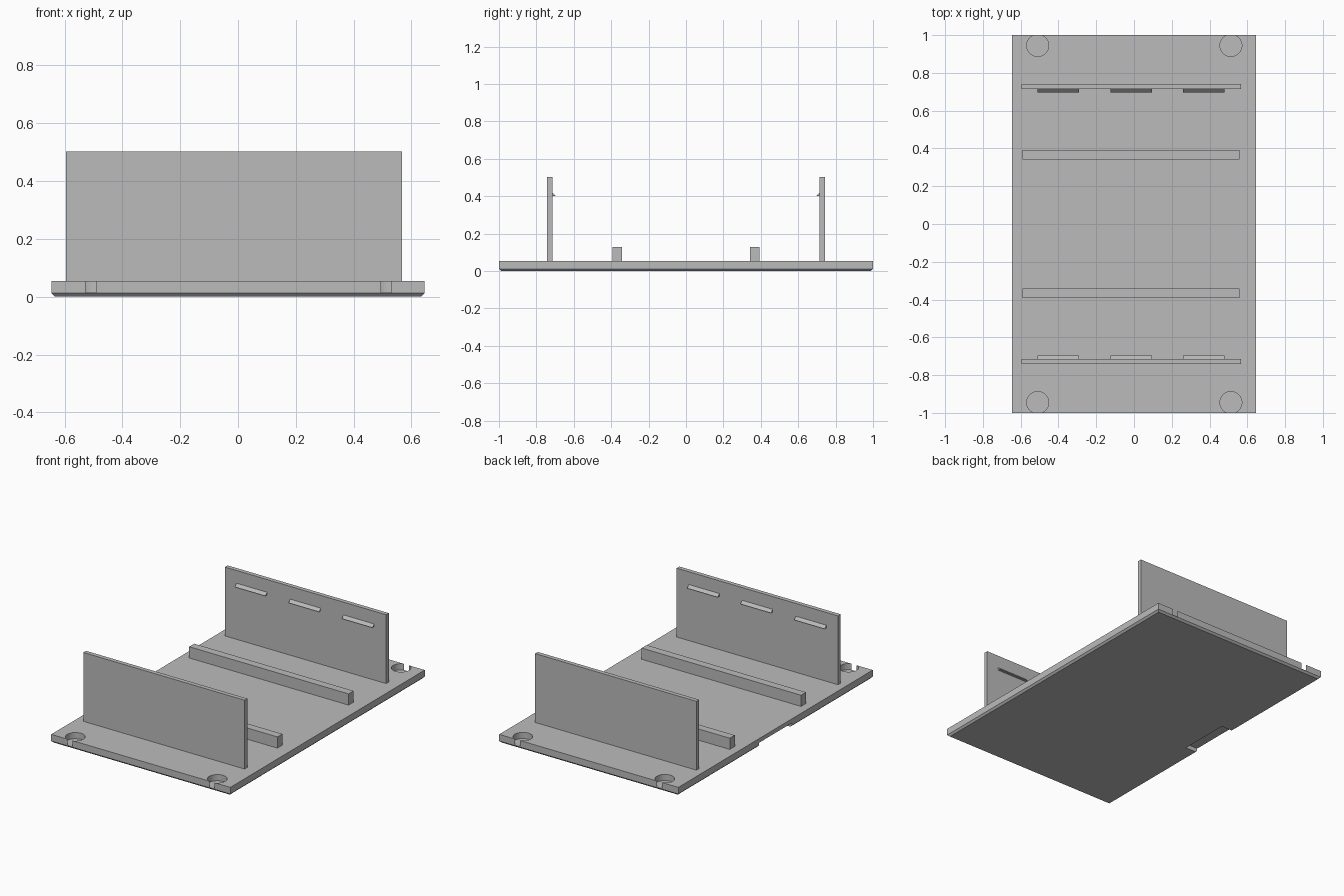
import bpy, bmesh
from mathutils import Matrix, Vector

if "Cube" in bpy.data.objects:
    bpy.data.objects.remove(bpy.data.objects["Cube"])

grey = bpy.data.materials.new("plain_grey")
grey.use_nodes = True
COLOUR = (0.5, 0.5, 0.5, 1)
grey.diffuse_color = COLOUR
grey.node_tree.nodes["Principled BSDF"].inputs["Base Color"].default_value = COLOUR


def finish(name, bm):
    bmesh.ops.recalc_face_normals(bm, faces=bm.faces)
    mesh = bpy.data.meshes.new(name)
    bm.to_mesh(mesh)
    bm.free()
    mesh.materials.append(grey)
    obj = bpy.data.objects.new(name, mesh)
    bpy.context.collection.objects.link(obj)
    return obj


def box(name, x, y, z, chamfer=0):
    """Box from (min, max) ranges, with an optional chamfer round the bottom."""
    lo, hi = (Vector(c) for c in zip(x, y, z))
    bm = bmesh.new()
    bmesh.ops.create_cube(bm, size=1, matrix=Matrix.LocRotScale((lo + hi) / 2, None, hi - lo))
    if chamfer:
        low = [e for e in bm.edges if all(v.co.z < lo.z + 1e-5 for v in e.verts)]
        bmesh.ops.bevel(bm, geom=low, offset=chamfer, segments=1, affect='EDGES')
    return finish(name, bm)


def cut(target, cutter):
    cutter.hide_render = True
    mod = target.modifiers.new("cut", 'BOOLEAN')
    mod.operation, mod.solver, mod.object = 'DIFFERENCE', 'EXACT', cutter
    bpy.context.view_layer.objects.active = target
    bpy.ops.object.modifier_apply(modifier=mod.name)
    bpy.data.objects.remove(cutter)


# Base plate with chamfered underside
W, T = 0.645, 0.055
plate = box("base_plate", (-W, W), (-1, 1), (0, T), 0.012)

# Blind round pockets that break through the end edges
for x in (-0.51, 0.513):
    for y in (-0.945, 0.945):
        bm = bmesh.new()
        bmesh.ops.create_cone(bm, cap_ends=True, segments=48, radius1=0.058, radius2=0.058,
                              depth=0.1, matrix=Matrix.Translation((x, y, 0.065)))
        cut(plate, finish("pocket_cutter", bm))

# Finger notch under one long edge
cut(plate, box("notch_cutter", (-W - 0.1, -W + 0.09), (-0.17, 0.17), (-0.1, 0.028)))

# Mirrored walls, rails and wedge-shaped clips
for side, s in (("front", -1), ("back", 1)):
    box(side + "_wall", (-0.595, 0.567), sorted((s * 0.714, s * 0.742)), (T, 0.503))
    box(side + "_rail", (-0.59, 0.558), sorted((s * 0.341, s * 0.392)), (T, 0.128))
    for i, x in enumerate((-0.401, -0.014, 0.37)):
        bm = bmesh.new()
        profile = [(0.714, 0.402), (0.697, 0.402), (0.714, 0.42)]
        face = bm.faces.new([bm.verts.new((x - 0.11, s * y, z)) for y, z in profile])
        ext = bmesh.ops.extrude_face_region(bm, geom=[face], use_keep_orig=True)
        bmesh.ops.translate(bm, vec=(0.22, 0, 0),
                            verts=[g for g in ext["geom"] if isinstance(g, bmesh.types.BMVert)])
        finish(f"{side}_clip_{i + 1}", bm)
